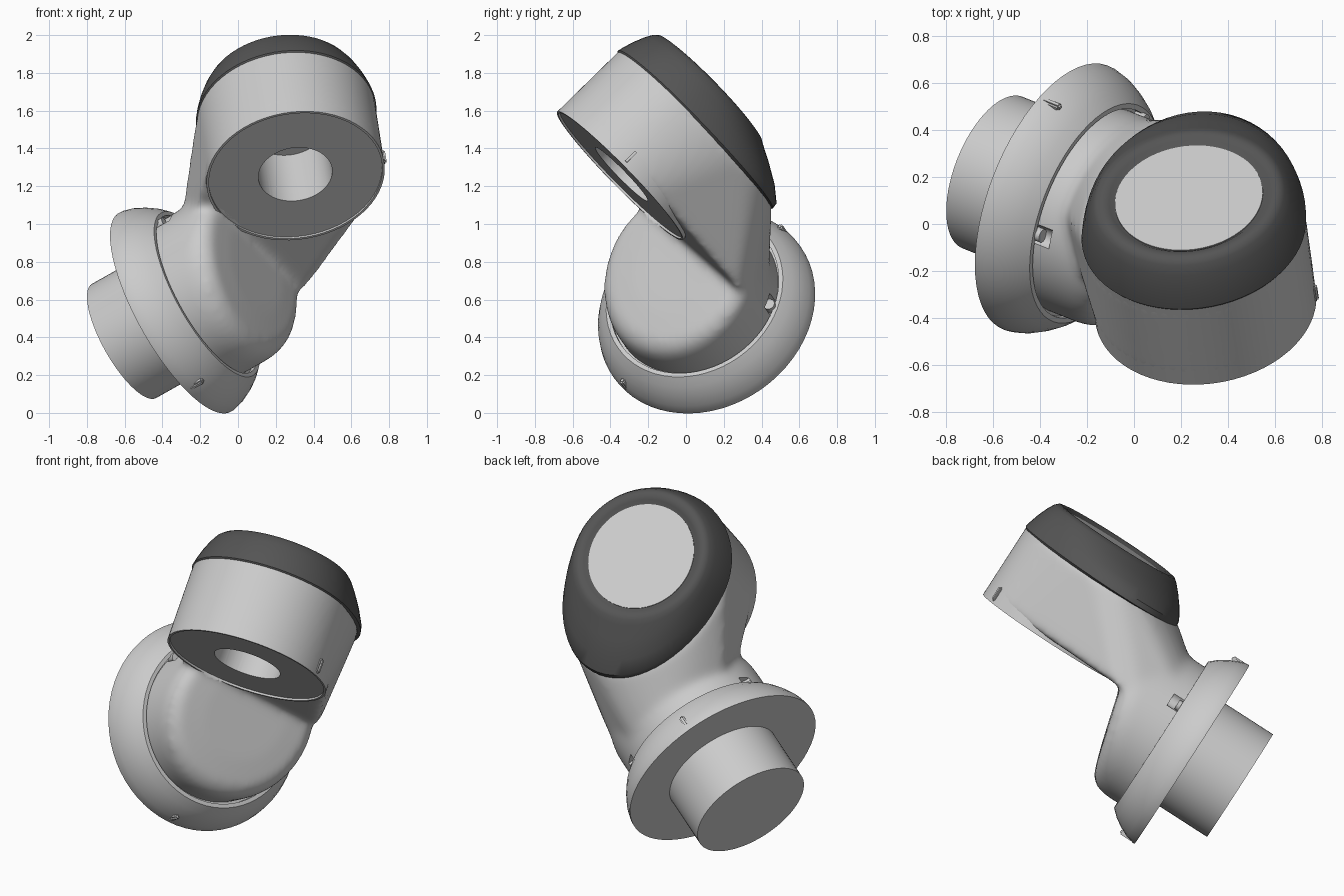
import bpy, bmesh, math
from mathutils import Vector, Matrix

if "Cube" in bpy.data.objects:
    bpy.data.objects.remove(bpy.data.objects["Cube"])

# Joint frames: a = lower axis (towards the shaft), b = upper axis, d = droop direction of the cap
b = Vector((-.11, .71, .695)).normalized()
a = Vector((-.82, .305, -.485))
a = (a - b * a.dot(b)).normalized()
c = a.cross(b)
d = (a * .53 + c * .848).normalized()

def frame(o, x, y, z):
    m = Matrix((x, y, z)).transposed().to_4x4()
    m.translation = Vector(o)
    return m

A = frame((-.335, .113, .532), c, b, -a)
B = frame((.305, -.35, 1.255), d.cross(b), d, b)
N = 64

def finish(bm, name, mat=None):
    bmesh.ops.recalc_face_normals(bm, faces=bm.faces)
    me = bpy.data.meshes.new(name)
    bm.to_mesh(me)
    bm.free()
    ob = bpy.data.objects.new(name, me)
    bpy.context.collection.objects.link(ob)
    if mat:
        me.materials.append(mat)
    return ob

def smooth(ob, deg=32):
    bpy.ops.object.select_all(action='DESELECT')
    ob.select_set(True)
    bpy.context.view_layer.objects.active = ob
    bpy.ops.object.shade_smooth_by_angle(angle=math.radians(deg))

def apply(ob, kind, **kw):
    m = ob.modifiers.new(kind, kind)
    for k, v in kw.items():
        setattr(m, k, v)
    bpy.context.view_layer.objects.active = ob
    bpy.ops.object.modifier_apply(modifier=m.name)

def cut(ob, cutter):
    apply(ob, 'BOOLEAN', operation='DIFFERENCE', object=cutter, solver='EXACT')

def ring(M, r, z, down=None, tilt=0, at=(0, 0)):
    """Circle of radius r at height z; 'down' stretches the +Y half, 'tilt' slopes it along Y."""
    pts = []
    for i in range(N):
        t = math.tau * i / N
        x, y = r * math.cos(t), r * math.sin(t)
        if down and y > 0:
            y *= down / r
        pts.append(M @ Vector((x + at[0], y + at[1], z + tilt * y)))
    return pts

def loft(name, rings, mat=None):
    bm = bmesh.new()
    rows = [[bm.verts.new(p) for p in r] for r in rings]
    for p, q in zip(rows, rows[1:]):
        for i in range(N):
            j = (i + 1) % N
            bm.faces.new((p[i], p[j], q[j], q[i]))
    bm.faces.new(rows[0])
    bm.faces.new(rows[-1])
    return finish(bm, name, mat)

def rod(name, M, r, z0, z1, at=(0, 0)):
    return loft(name, [ring(M, r, z0, at=at), ring(M, r, z1, at=at)])

dark = bpy.data.materials.new("dark_cap")
dark.diffuse_color = (.09, .09, .09, 1)
dark.use_nodes = True
dark.node_tree.nodes["Principled BSDF"].inputs["Base Color"].default_value = dark.diffuse_color

# Shaft and flange on the lower axis
smooth(rod("shaft", A, .347, -.325, .05))
flange = loft("flange", [ring(A, r, z) for r, z in (
    (.345, 0), (.604, 0), (.604, .012), (.592, .06), (.566, .115), (.534, .165),
    (.495, .208), (.472, .208), (.472, .18), (.3, .18))])
smooth(flange)

# Arm body: sloped knuckle on the lower axis plus a hull sweeping up to the upper joint
body = loft("arm_body", [ring(A, .46, .1), ring(A, .46, .42, tilt=.27),
                         ring(A, .445, .48, tilt=.27), ring(A, .40, .515, tilt=.27),
                         ring(A, .25, .525, tilt=.27)])
bm = bmesh.new()
pts = ring(B, .476, .02) + ring(B, .476, .475, down=.665)
for r, h, low in ((.455, .31, .3), (.455, .44, .105), (.435, .59, .105)):
    pts += [p for p in ring(A, r, h) if (p - A.translation).dot(b) > low]
for p in pts:
    bm.verts.new(p)
bmesh.ops.convex_hull(bm, input=bm.verts)
bmesh.ops.delete(bm, geom=[v for v in bm.verts if not v.link_faces], context='VERTS')
sweep = finish(bm, "sweep")
apply(body, 'BOOLEAN', operation='UNION', object=sweep, solver='EXACT')
apply(body, 'REMESH', mode='VOXEL', voxel_size=.018)
apply(body, 'SMOOTH', factor=.5, iterations=24)

# Upper joint housing with recessed face and bore
housing = rod("joint_housing", B, .475, 0, .45)
recess = rod("cut_recess", B, .462, -.3, .012)
bore = rod("cut_bore", B, .197, -.3, .36)
for ob in (housing, body):
    cut(ob, recess)
    cut(ob, bore)

# Screw pockets beside the flange
cutters = [sweep, recess, bore]
for s in (-1, 1):
    k = rod("cut_pocket", A, .045, .15, .275, at=(.41 * s, .23))
    cut(body, k)
    cutters.append(k)
    smooth(rod("screw", A, .03, .15, .23, at=(.393 * s, .22)))
for k in cutters:
    bpy.data.objects.remove(k)
smooth(body, 40)
smooth(housing)

# Dark drooping cap and its grey lid
cap = loft("cap", [ring(B, r, z, down=dn) for r, z, dn in (
    (.44, .43, .62), (.474, .448, .665), (.481, .458, .69), (.474, .49, .685),
    (.456, .55, .61), (.432, .61, .505), (.41, .65, .425), (.392, .667, .395),
    (.37, .671, .37), (.34, .664, .34), (.318, .645, .318), (.25, .64, .25))], dark)
smooth(cap, 40)
smooth(rod("lid", B, .317, .6, .65))

# Small alignment tabs on flange and housing
def tab(name, pos, axis, out):
    bm = bmesh.new()
    M = frame(pos, axis.cross(out), axis, out)
    bmesh.ops.create_cube(bm, size=1, matrix=M @ Matrix.Diagonal((.03, .09, .03, 1)))
    bmesh.ops.bevel(bm, geom=bm.edges[:], offset=.008, segments=2, affect='EDGES')
    smooth(finish(bm, name))

for s in (-1, 1):
    tab("flange_tab", A @ Vector((0, .587 * s, .06)), -a, b * s)
side = Vector((1, .03, .12))
side = (side - b * side.dot(b)).normalized()
tab("housing_tab", B.translation + side * .473 + b * .06, b, side)
